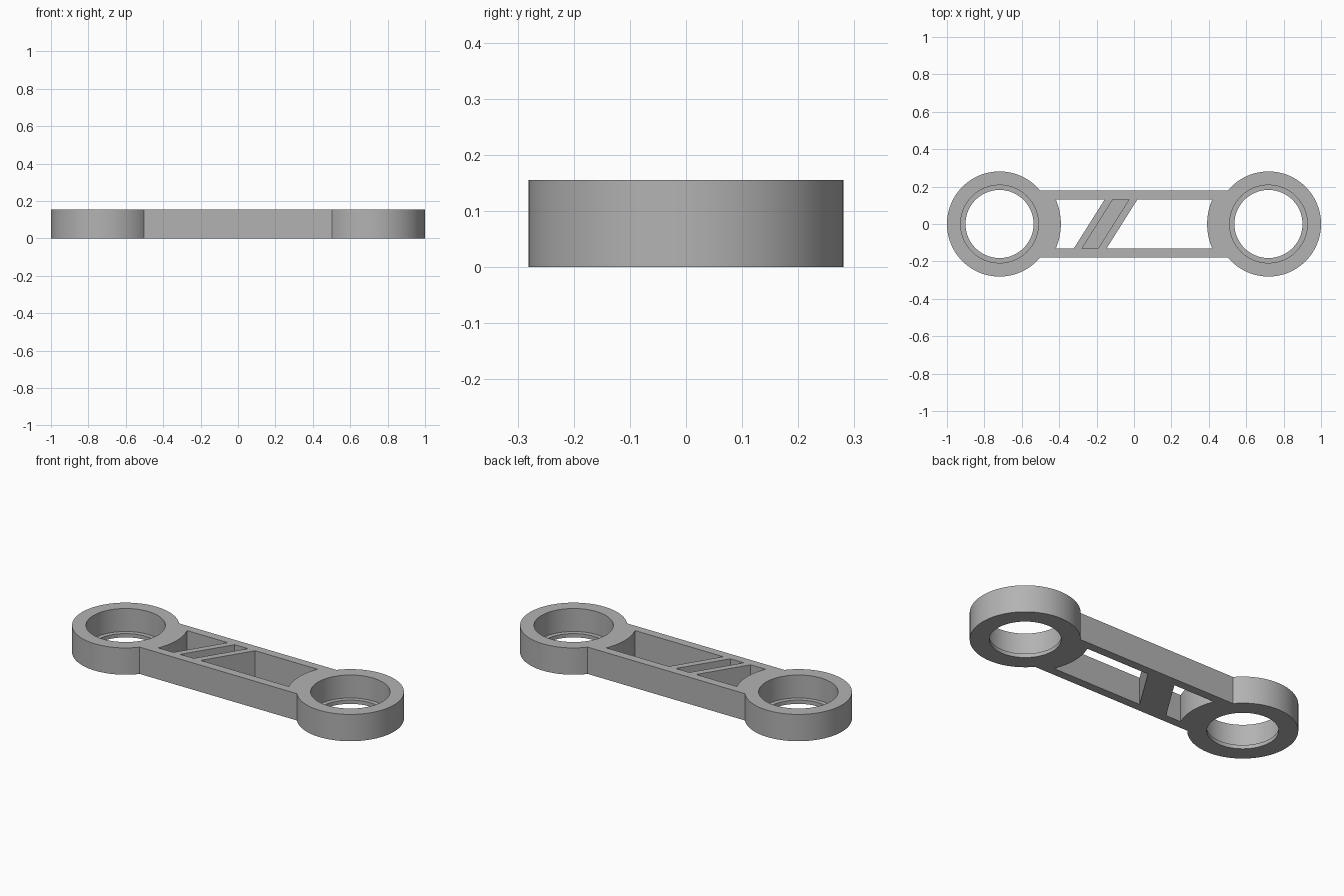
import bpy
import bmesh
from math import acos, asin, cos, pi, sin, sqrt
from mathutils import Vector

HEIGHT, FLOOR = 0.155, 0.022
RING_X, RING_R = 0.719, 0.281
BORE_R, HOLE_R = 0.208, 0.182
BEAM_Y, RAIL_Y = 0.18, 0.131
WINDOW_R = 0.328
LEAN = 0.165          # sideways shift of the diagonal rib across the window
OVER = 0.05           # cutter overshoot

if "Cube" in bpy.data.objects:
    bpy.data.objects.remove(bpy.data.objects["Cube"])

grey = bpy.data.materials.new("plain grey")
grey.use_nodes = True
colour = (0.45, 0.45, 0.45, 1)
grey.diffuse_color = colour
grey.node_tree.nodes["Principled BSDF"].inputs["Base Color"].default_value = colour


def prism(name, outline, z0, z1):
    """Upright solid with the given plan outline."""
    bm = bmesh.new()
    face = bm.faces.new([bm.verts.new((x, y, z0)) for x, y in outline])
    new = bmesh.ops.extrude_face_region(bm, geom=[face])["geom"]
    verts = [v for v in new if isinstance(v, bmesh.types.BMVert)]
    bmesh.ops.translate(bm, verts=verts, vec=Vector((0, 0, z1 - z0)))
    bmesh.ops.recalc_face_normals(bm, faces=bm.faces)
    mesh = bpy.data.meshes.new(name)
    bm.to_mesh(mesh)
    bm.free()
    mesh.materials.append(grey)
    obj = bpy.data.objects.new(name, mesh)
    bpy.context.collection.objects.link(obj)
    return obj


def arc(cx, r, a0, a1, n):
    steps = [a0 + (a1 - a0) * i / n for i in range(n + 1)]
    return [(cx + r * cos(a), r * sin(a)) for a in steps]


def circle(cx, r):
    return arc(cx, r, 0, 2 * pi, 96)[:-1]


def slanted(x_low, x_high):
    """Parallelogram leaning along the rib, x given at the lower rail."""
    return [(x_low, -RAIL_Y), (x_high, -RAIL_Y),
            (x_high + LEAN, RAIL_Y), (x_low + LEAN, RAIL_Y)]


# Link body: two end rings joined by a straight beam, as one outline
a = asin(BEAM_Y / RING_R)
body = prism("link_body",
             arc(RING_X, RING_R, a - pi, pi - a, 80)
             + arc(-RING_X, RING_R, a, 2 * pi - a, 80), 0, HEIGHT)

cutters = []
# Stepped bearing bores
for side, x in (("left", RING_X), ("right", -RING_X)):
    cutters.append(prism(side + "_bore_cutter", circle(x, BORE_R), FLOOR, HEIGHT + OVER))
    cutters.append(prism(side + "_hole_cutter", circle(x, HOLE_R), -OVER, FLOOR + OVER))

# Through windows either side of the rib, with ends concentric to the rings
w = asin(RAIL_Y / WINDOW_R)
low, high = -0.322, -0.147
cutters.append(prism("short_window_cutter",
                     arc(-RING_X, WINDOW_R, w, -w, 16)
                     + [(low, -RAIL_Y), (low + LEAN, RAIL_Y)], -OVER, HEIGHT + OVER))
cutters.append(prism("long_window_cutter",
                     arc(RING_X, WINDOW_R, pi - w, pi + w, 16)
                     + [(high, -RAIL_Y), (high + LEAN, RAIL_Y)], -OVER, HEIGHT + OVER))

# Blind pocket along the rib
cutters.append(prism("rib_pocket_cutter", slanted(-0.278, -0.192), FLOOR, HEIGHT + OVER))

bpy.context.view_layer.objects.active = body
body.select_set(True)
for cutter in cutters:
    cutter.hide_render = True
    mod = body.modifiers.new(cutter.name, "BOOLEAN")
    mod.operation, mod.solver, mod.object = "DIFFERENCE", "EXACT", cutter
    bpy.ops.object.modifier_apply(modifier=mod.name)
    bpy.data.objects.remove(cutter)

bpy.ops.object.shade_smooth_by_angle(angle=pi / 6)
